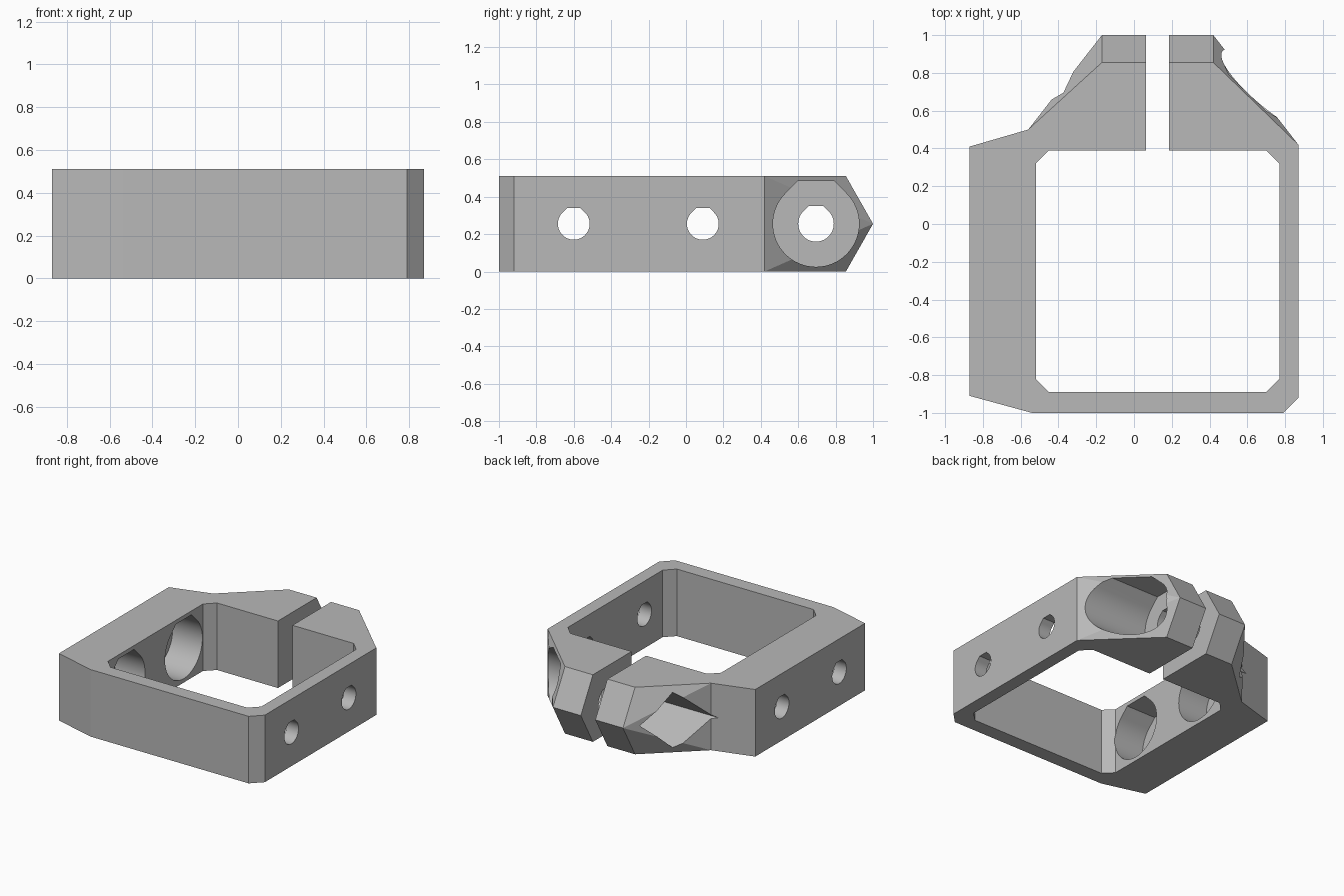
import bpy, bmesh, math
from mathutils import Vector

if "Cube" in bpy.data.objects:
    bpy.data.objects.remove(bpy.data.objects["Cube"], do_unlink=True)

H = 0.51          # height of the bracket
MID = H / 2       # height of all hole axes


def make_object(name, bm):
    bmesh.ops.recalc_face_normals(bm, faces=bm.faces)
    mesh = bpy.data.meshes.new(name)
    bm.to_mesh(mesh)
    bm.free()
    obj = bpy.data.objects.new(name, mesh)
    bpy.context.collection.objects.link(obj)
    return obj


def extrude(name, points, offset):
    """Solid made by sweeping a flat profile along an offset."""
    bm = bmesh.new()
    face = bm.faces.new([bm.verts.new(p) for p in points])
    new = bmesh.ops.extrude_face_region(bm, geom=[face])["geom"]
    verts = [v for v in new if isinstance(v, bmesh.types.BMVert)]
    bmesh.ops.translate(bm, verts=verts, vec=Vector(offset))
    return make_object(name, bm)


def combine(target, other, operation):
    """Apply a boolean to the target and discard the other solid."""
    mod = target.modifiers.new("combine", "BOOLEAN")
    mod.operation = operation
    mod.solver = "EXACT"
    mod.object = other
    graph = bpy.context.evaluated_depsgraph_get()
    mesh = bpy.data.meshes.new_from_object(target.evaluated_get(graph))
    target.modifiers.clear()
    target.data = mesh
    bpy.data.objects.remove(other, do_unlink=True)


def bore(target, y, radius, x0, x1):
    """Hole along x with a printable, flat-topped roof."""
    flat = radius * (math.sqrt(2) - 1)
    steps = 48
    profile = []
    for i in range(steps + 1):
        a = math.radians(135 + 270 * i / steps)
        profile.append((x0, y + radius * math.cos(a), MID + radius * math.sin(a)))
    profile += [(x0, y + flat, MID + radius), (x0, y - flat, MID + radius)]
    combine(target, extrude("bore_cutter", profile, (x1 - x0, 0, 0)), "DIFFERENCE")


# Main frame block
outline = [(-0.87, -0.91), (-0.54, -1), (0.79, -1), (0.87, -0.92),
           (0.87, 0.42), (-0.56, 0.5), (-0.87, 0.41)]
bracket = extrude("clamp_bracket", [(x, y, 0) for x, y in outline], (0, 0, H))

# Clamp ears with a wedge-shaped back
bm = bmesh.new()
for x, y in [(0.87, 0), (0.87, 0.42), (0.42, 0.855),
             (-0.17, 0.855), (-0.56, 0.5), (-0.56, 0)]:
    for z in (0, H):
        bm.verts.new((x, y, z))
for x in (-0.17, 0.42):
    bm.verts.new((x, 1, MID))
bmesh.ops.convex_hull(bm, input=bm.verts)
combine(bracket, make_object("ears", bm), "UNION")

# Central opening with chamfered corners
l, r, f, b, c = -0.52, 0.77, -0.89, 0.39, 0.07
opening = [(l + c, f), (r - c, f), (r, f + c), (r, b - c),
           (r - c, b), (l + c, b), (l, b - c), (l, f + c)]
combine(bracket, extrude("opening_cutter", [(x, y, -0.1) for x, y in opening],
                         (0, 0, H + 0.2)), "DIFFERENCE")

# Clamping slot between the ears
slot = [(0.063, 0.3), (0.185, 0.3), (0.185, 1.1), (0.063, 1.1)]
combine(bracket, extrude("slot_cutter", [(x, y, -0.1) for x, y in slot],
                         (0, 0, H + 0.2)), "DIFFERENCE")

# Mounting holes, with head recesses inside the thick wall
for y in (-0.6, 0.09):
    bore(bracket, y, 0.085, -1, 1)
    bore(bracket, y, 0.225, -0.77, -0.3)

# Clamp screw hole, head recess and square nut pocket
SCREW_Y = 0.695
bore(bracket, SCREW_Y, 0.095, -1, 1)
bore(bracket, SCREW_Y, 0.23, 0.29, 1)
R = 0.21
pocket = [(-1, SCREW_Y + R, MID), (-1, SCREW_Y, MID + R),
          (-1, SCREW_Y - R, MID), (-1, SCREW_Y, MID - R)]
combine(bracket, extrude("pocket_cutter", pocket, (0.95, 0, 0)), "DIFFERENCE")

# Material
grey = bpy.data.materials.new("plain grey")
grey.use_nodes = True
colour = (0.48, 0.48, 0.48, 1)
grey.diffuse_color = colour
grey.node_tree.nodes["Principled BSDF"].inputs["Base Color"].default_value = colour
bracket.data.materials.clear()
bracket.data.materials.append(grey)

# Smooth bores, crisp edges
bpy.ops.object.select_all(action="DESELECT")
bracket.select_set(True)
bpy.context.view_layer.objects.active = bracket
bpy.ops.object.shade_smooth_by_angle(angle=math.radians(14))
